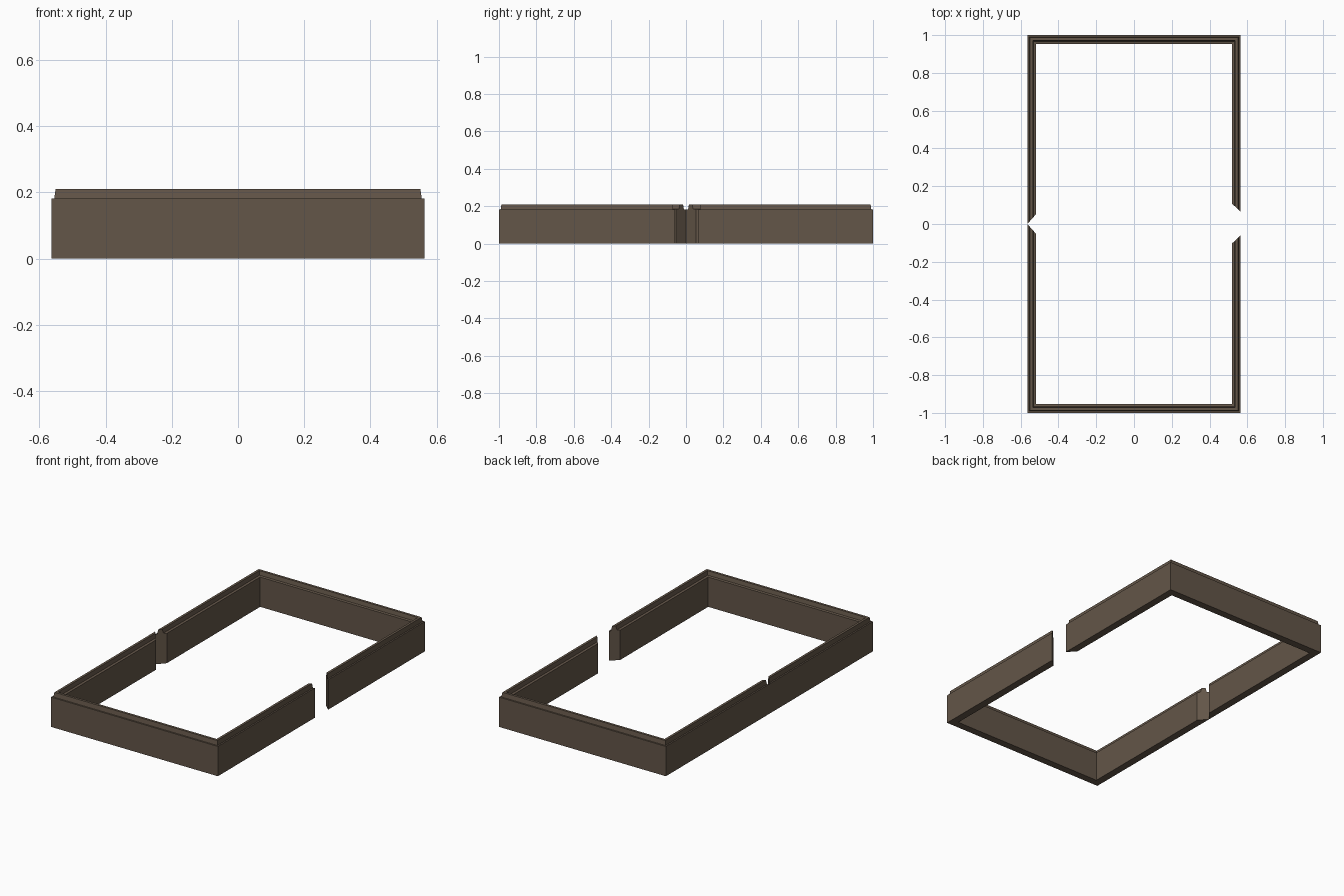
import bpy, bmesh

if "Cube" in bpy.data.objects:
    bpy.data.objects.remove(bpy.data.objects["Cube"])

mat = bpy.data.materials.new("dark brown")
mat.diffuse_color = (0.125, 0.092, 0.065, 1)
mat.use_nodes = True
mat.node_tree.nodes["Principled BSDF"].inputs["Base Color"].default_value = mat.diffuse_color

HX, HY = 0.564, 1.0
# wall cross-section: (depth inward from outer face, height)
PROFILE = [(0, 0), (0, 0.182), (0.009, 0.182), (0.013, 0.21),
           (0.028, 0.21), (0.033, 0.185), (0.046, 0.182), (0.046, 0)]


def half_frame(name, side, gap):
    """Sweep the profile round one U-shaped half, with angled cut ends."""
    bm = bmesh.new()
    stations = [
        lambda d: (-HX + d, 0.001 + 1.12 * d),   # hinge end, mitred
        lambda d: (-HX + d, HY - d),             # corners
        lambda d: (HX - d, HY - d),
        lambda d: (HX - d, gap + 0.95 * d),      # open end, mitred
    ]
    rings = []
    for f in stations:
        ring = []
        for d, z in PROFILE:
            x, y = f(d)
            ring.append(bm.verts.new((x, side * y, z)))
        rings.append(ring)
    n = len(PROFILE)
    for a, b in zip(rings, rings[1:]):
        for i in range(n):
            j = (i + 1) % n
            bm.faces.new((a[i], a[j], b[j], b[i]))
    bm.faces.new(rings[0])
    bm.faces.new(rings[-1])
    bmesh.ops.recalc_face_normals(bm, faces=bm.faces)
    me = bpy.data.meshes.new(name)
    bm.to_mesh(me)
    bm.free()
    me.materials.append(mat)
    ob = bpy.data.objects.new(name, me)
    bpy.context.collection.objects.link(ob)


# the two halves meet on the left and leave a gap on the right
half_frame("back_wall_frame", 1, 0.065)
half_frame("front_wall_frame", -1, 0.06)
